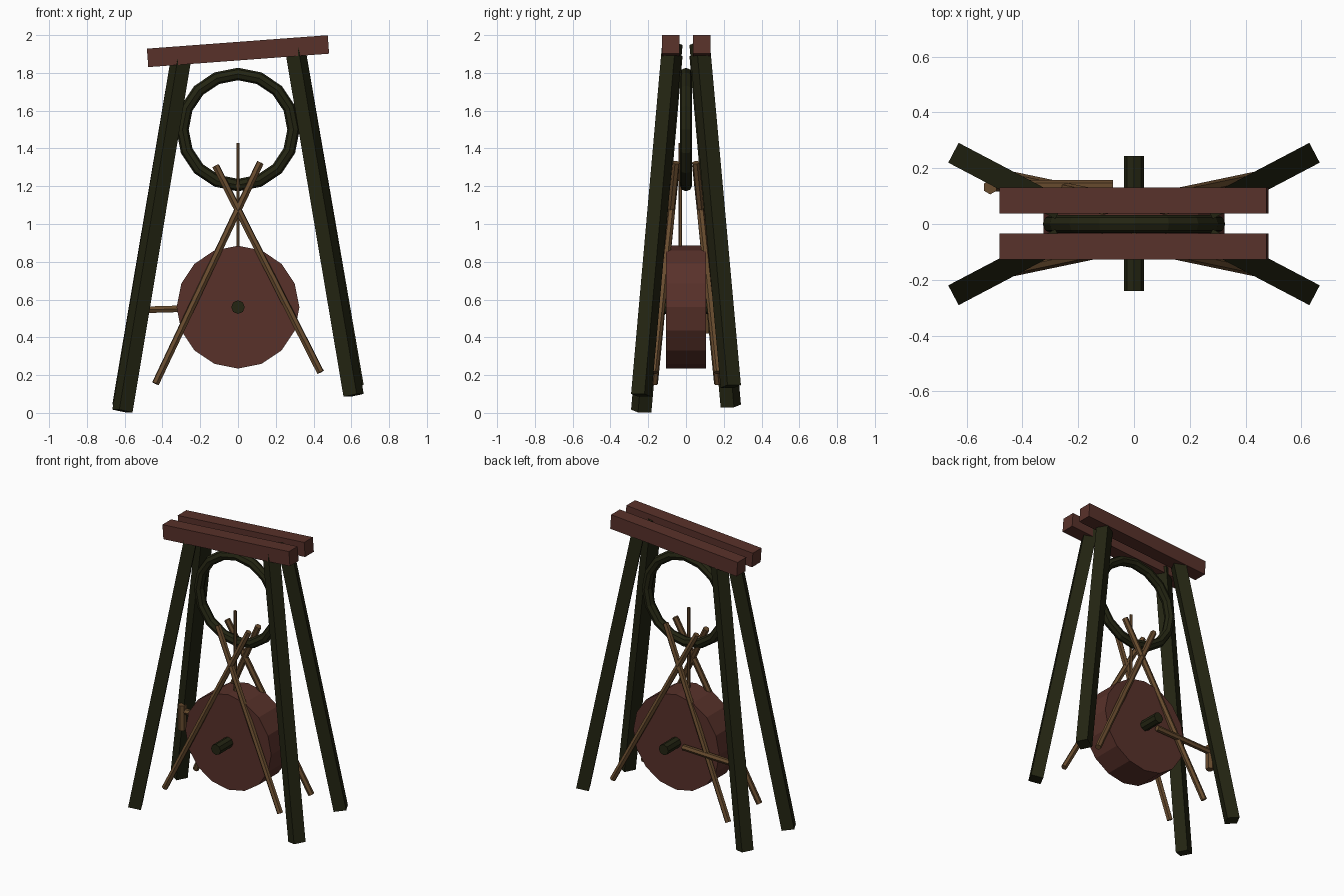
import bpy, bmesh, math
from mathutils import Matrix, Vector

if "Cube" in bpy.data.objects:
    bpy.data.objects.remove(bpy.data.objects["Cube"])


def material(name, rgb):
    m = bpy.data.materials.new(name)
    m.diffuse_color = (*rgb, 1)
    m.use_nodes = True
    m.node_tree.nodes["Principled BSDF"].inputs["Base Color"].default_value = m.diffuse_color
    return m


RED = material("red_brown_wood", (0.098, 0.031, 0.023))
DARK = material("dark_green_wood", (0.017, 0.018, 0.006))
TAN = material("tan_wood", (0.135, 0.070, 0.027))


def add_object(name, bm, mat):
    bmesh.ops.recalc_face_normals(bm, faces=bm.faces)
    mesh = bpy.data.meshes.new(name)
    bm.to_mesh(mesh)
    bm.free()
    mesh.materials.append(mat)
    ob = bpy.data.objects.new(name, mesh)
    bpy.context.collection.objects.link(ob)
    return ob


def rod(name, a, b, radius, sides, mat, turn=0.0):
    """Straight prism from a to b, its section aligned with the lean direction."""
    a, b = Vector(a), Vector(b)
    z = (b - a).normalized()
    up = Vector((0, 0, 1))
    y = up.cross(z)
    y = y.normalized() if y.length > 1e-5 else Vector((0, 1, 0))
    x = y.cross(z)
    frame = Matrix((x, y, z)).transposed().to_4x4()
    bm = bmesh.new()
    bmesh.ops.create_cone(
        bm, cap_ends=True, segments=sides, radius1=radius, radius2=radius,
        depth=(b - a).length,
        matrix=Matrix.Translation((a + b) / 2) @ frame @ Matrix.Rotation(turn, 4, 'Z'))
    return add_object(name, bm, mat)


# Twin top beams, both sloping up to the right
for side, y in (("front", -0.081), ("back", 0.084)):
    bm = bmesh.new()
    bmesh.ops.create_cube(bm, size=1, matrix=(
        Matrix.Translation((0, y, 1.915))
        @ Matrix.Rotation(-math.radians(4.25), 4, 'Y')
        @ Matrix.Diagonal((0.96, 0.094, 0.098, 1))))
    add_object(side + "_top_beam", bm, RED)

# Four splayed square legs with uneven feet
for name, sx, sy, foot in (("front_left", -1, -1, 0.010), ("front_right", 1, -1, 0.093),
                           ("back_left", -1, 1, 0.037), ("back_right", 1, 1, 0.140)):
    top = 1.925 + 0.03 * sx
    rod(name + "_leg", (0.612 * sx, 0.237 * sy, foot), (0.298 * sx, 0.072 * sy, top),
        0.0566, 4, DARK, math.pi / 4)

# Hanging ring
bpy.ops.mesh.primitive_torus_add(
    major_segments=16, minor_segments=8, major_radius=0.294, minor_radius=0.033,
    location=(0, 0, 1.5), rotation=(math.pi / 2, 0, 0))
ring = bpy.context.object
ring.name = "ring"
ring.data.materials.append(DARK)

# Drum with its axle, and the thin upright above it
rod("drum", (0, -0.105, 0.56), (0, 0.105, 0.56), 0.325, 16, RED)
rod("axle", (0, -0.24, 0.56), (0, 0.243, 0.56), 0.036, 8, DARK)
rod("hanging_cord", (0, -0.03, 0.80), (0, -0.03, 1.43), 0.010, 6, TAN)

# Crossed braces in front of and behind the drum
for side, sy in (("front", -1), ("back", 1)):
    rod(side + "_brace_rising_right", (-0.437, 0.168 * sy, 0.155),
        (0.118, 0.052 * sy, 1.325), 0.020, 6, TAN)
    rod(side + "_brace_rising_left", (0.437, 0.168 * sy, 0.215),
        (-0.118, 0.052 * sy, 1.308), 0.020, 6, TAN)

# Crank arm and grip on the back of the axle
rod("crank_arm", (-0.075, 0.137, 0.558), (-0.515, 0.137, 0.545), 0.020, 6, TAN)
rod("crank_grip", (-0.515, 0.132, 0.42), (-0.515, 0.132, 0.59), 0.026, 6, TAN)
